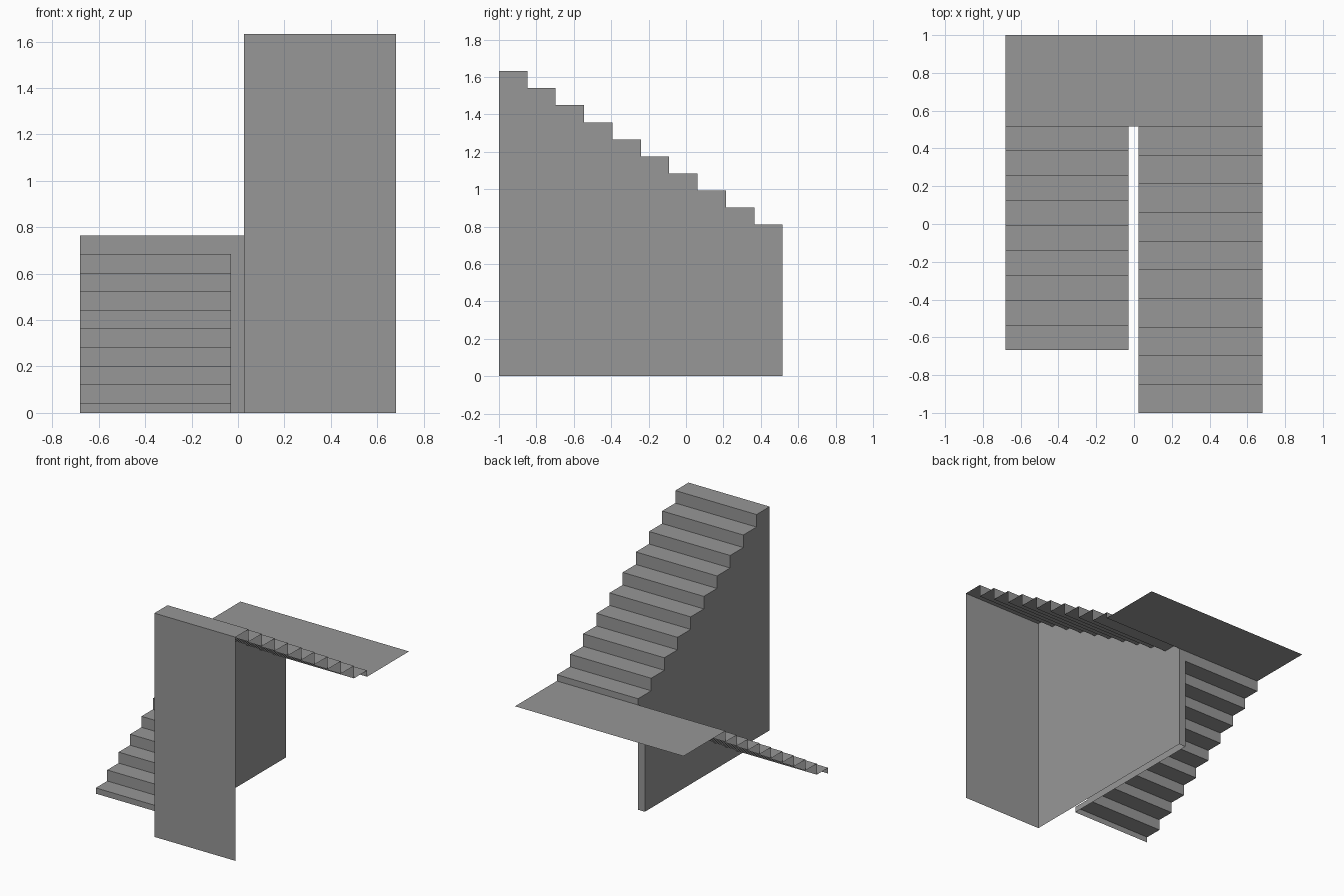
import bpy, bmesh

cube = bpy.data.objects.get("Cube")
if cube:
    bpy.data.objects.remove(cube)

grey = bpy.data.materials.new("plain grey")
grey.use_nodes = True
COLOR = (0.31, 0.31, 0.31, 1)
grey.diffuse_color = COLOR
grey.node_tree.nodes["Principled BSDF"].inputs["Base Color"].default_value = COLOR

OUTER, LOWER_IN, UPPER_IN = 0.68, -0.03, 0.025
TURN_Y, LANDING_Z = 0.517, 0.764


def make_object(name, faces):
    """Build a sheet object from lists of corner points."""
    bm = bmesh.new()
    for corners in faces:
        bm.faces.new([bm.verts.new(c) for c in corners])
    bmesh.ops.remove_doubles(bm, verts=bm.verts, dist=0.0005)
    mesh = bpy.data.meshes.new(name)
    bm.to_mesh(mesh)
    bm.free()
    mesh.materials.append(grey)
    obj = bpy.data.objects.new(name, mesh)
    bpy.context.collection.objects.link(obj)
    return obj


def sweep(profile, x0, x1):
    """Stretch a (y, z) profile across x as a folded sheet."""
    return [[(x0, *a), (x1, *a), (x1, *b), (x0, *b)]
            for a, b in zip(profile, profile[1:])]


def stairs(y0, z0, run, rise, count):
    """Tread and riser profile, starting on the first tread."""
    points = []
    for i in range(count):
        z = z0 + i * rise
        points += [(y0 + i * run, z), (y0 + (i + 1) * run, z)]
    return points


# Lower flight: open sheet of steps rising towards the landing
y_start, treads = -0.668, 9
first = 0.042
rise = (LANDING_Z - first) / treads
lower = [(y_start, 0)] + stairs(y_start, first, (TURN_Y - y_start) / treads, rise, treads)
lower.append((TURN_Y, LANDING_Z))
make_object("lower_steps", sweep(lower, -OUTER, LOWER_IN))
make_object("lower_inner_wall",
            [[(LOWER_IN, y, z) for y, z in lower + [(TURN_Y, 0)]]])

# Upper flight: steps climbing forwards, ending in a full-height front wall
treads, top, base = 10, 1.632, 0.81
drop = (base - top) / (treads - 1)
upper = [(-1, 0)] + stairs(-1, top, (TURN_Y + 1) / treads, drop, treads)
upper.append((TURN_Y, LANDING_Z))
make_object("upper_steps_and_front_wall", sweep(upper, UPPER_IN, OUTER))
make_object("upper_inner_wall",
            [[(UPPER_IN, y, z) for y, z in reversed(upper + [(TURN_Y, 0)])]])

# Narrow wall closing the gap between the two flights
make_object("gap_wall", sweep([(TURN_Y, 0), (TURN_Y, LANDING_Z)], LOWER_IN, UPPER_IN))

# Landing sheet across both flights
make_object("landing", sweep([(TURN_Y, LANDING_Z), (1, LANDING_Z)], -OUTER, OUTER))
